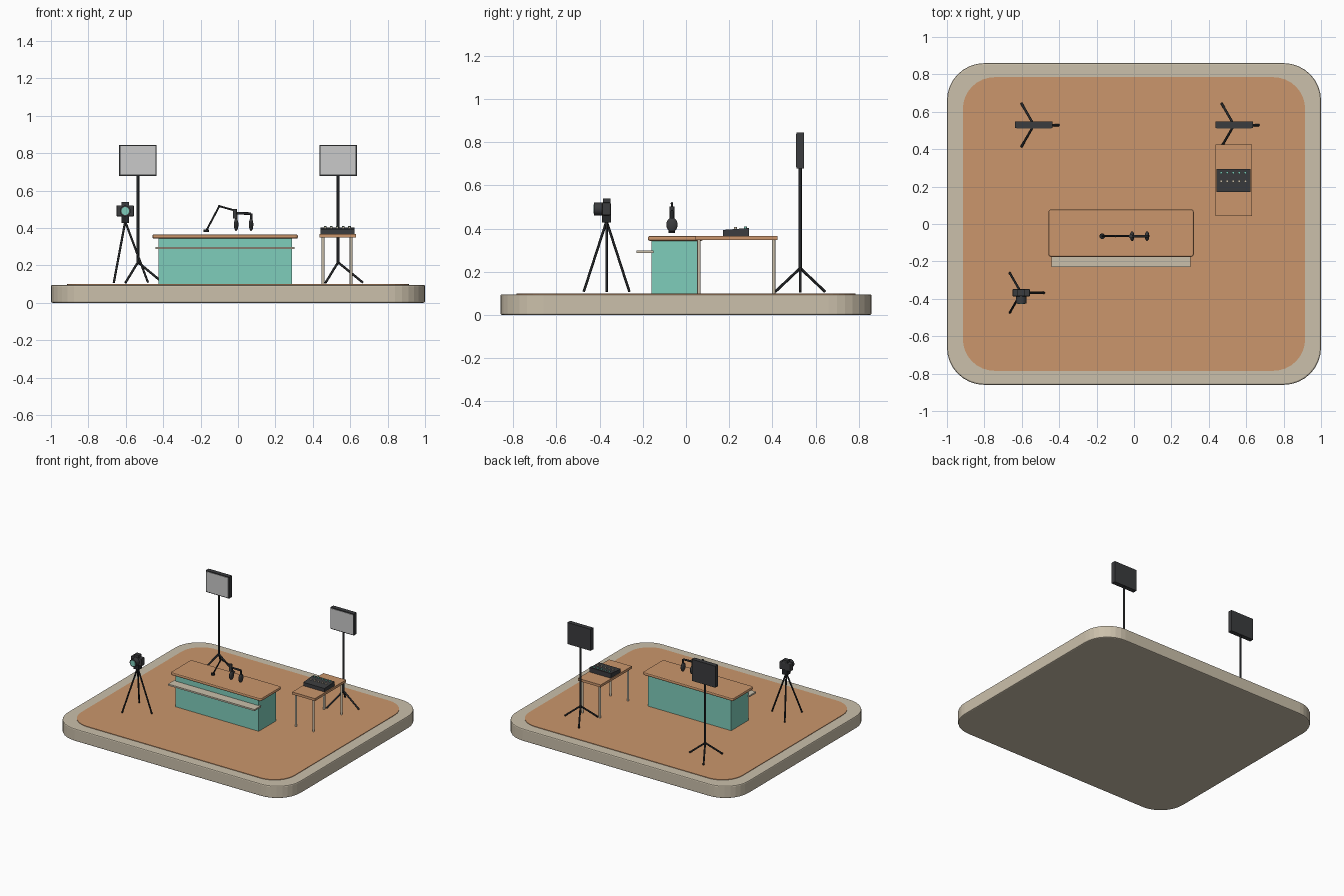
import bpy, bmesh, math
from mathutils import Vector

if "Cube" in bpy.data.objects:
    bpy.data.objects.remove(bpy.data.objects["Cube"])


def srgb(h):
    c = [int(h[i:i + 2], 16) / 255 for i in (0, 2, 4)]
    return [v / 12.92 if v <= 0.04045 else ((v + 0.055) / 1.055) ** 2.4 for v in c] + [1]


def mat(name, h):
    m = bpy.data.materials.new(name)
    m.diffuse_color = srgb(h)
    m.use_nodes = True
    m.node_tree.nodes["Principled BSDF"].inputs["Base Color"].default_value = m.diffuse_color
    return m


BEIGE = mat("beige", "CBC0AB")
WOOD = mat("orange wood", "CB966C")
TEAL = mat("teal", "7FCDBB")
CHARCOAL = mat("charcoal", "3B3C3E")
BLACK = mat("black metal", "242628")
PANEL = mat("light panel", "CACACA")


def finish(bm, name, m, smooth=False):
    bmesh.ops.recalc_face_normals(bm, faces=bm.faces)
    me = bpy.data.meshes.new(name)
    bm.to_mesh(me)
    bm.free()
    me.materials.append(m)
    for p in me.polygons:
        p.use_smooth = smooth
    ob = bpy.data.objects.new(name, me)
    bpy.context.collection.objects.link(ob)
    if smooth:
        bpy.context.view_layer.objects.active = ob
        ob.select_set(True)
        bpy.ops.object.shade_smooth_by_angle(angle=math.radians(40))
        ob.select_set(False)
    return ob


def add_bevel(ob, w, seg=2):
    b = ob.modifiers.new("bevel", 'BEVEL')
    b.width, b.segments = w, seg
    b.limit_method, b.angle_limit = 'ANGLE', math.radians(40)


def box(name, x, y, z, m, bevel=0):
    """Box from (min, max) ranges."""
    bm = bmesh.new()
    bmesh.ops.create_cube(bm, size=1)
    for v in bm.verts:
        for i, (a, b) in enumerate((x, y, z)):
            v.co[i] = b if v.co[i] > 0 else a
    ob = finish(bm, name, m)
    if bevel:
        add_bevel(ob, bevel)
    return ob


def rod(name, a, b, r, m, seg=12):
    """Cylinder between two points."""
    a, b = Vector(a), Vector(b)
    bm = bmesh.new()
    bmesh.ops.create_cone(bm, cap_ends=True, segments=seg, radius1=r, radius2=r, depth=(b - a).length)
    q = Vector((0, 0, 1)).rotation_difference(b - a)
    for v in bm.verts:
        v.co = q @ v.co + (a + b) / 2
    return finish(bm, name, m, True)


def ellipsoid(name, c, r, m):
    bm = bmesh.new()
    bmesh.ops.create_uvsphere(bm, u_segments=16, v_segments=10, radius=1)
    for v in bm.verts:
        v.co = Vector([c[i] + v.co[i] * r[i] for i in range(3)])
    return finish(bm, name, m, True)


def rounded_slab(name, hx, hy, r, z0, z1, m, bevel=0, c=(0, 0), seg=8):
    """Slab with a rounded-rectangle outline."""
    bm = bmesh.new()
    pts = []
    for k, (sx, sy) in enumerate(((1, 1), (-1, 1), (-1, -1), (1, -1))):
        for i in range(seg + 1):
            t = (k + i / seg) * math.pi / 2
            pts.append((c[0] + sx * (hx - r) + r * math.cos(t), c[1] + sy * (hy - r) + r * math.sin(t), z0))
    f = bm.faces.new([bm.verts.new(p) for p in pts])
    ext = bmesh.ops.extrude_face_region(bm, geom=[f])
    for v in ext["geom"]:
        if isinstance(v, bmesh.types.BMVert):
            v.co.z = z1
    ob = finish(bm, name, m)
    if bevel:
        add_bevel(ob, bevel)
    return ob


def tripod_legs(name, x, y, z_top, spread, r):
    for i in range(3):
        t = i * math.tau / 3
        foot = (x + spread * math.cos(t), y + spread * math.sin(t), 0.108)
        rod(f"{name}_{i + 1}", (x, y, z_top), foot, r, BLACK, 10)


# stage
rounded_slab("stage_base", 1.0, 0.86, 0.2, 0, 0.096, BEIGE, 0.008)
rounded_slab("stage_floor", 0.915, 0.785, 0.17, 0.08, 0.1, WOOD)

# desk
box("desk_body", (-0.425, 0.29), (-0.16, 0.053), (0.098, 0.345), TEAL)
rounded_slab("desk_top", 0.389, 0.127, 0.015, 0.343, 0.366, WOOD, 0.008, (-0.069, -0.049), 3)
box("desk_front_shelf", (-0.44, 0.303), (-0.23, -0.15), (0.287, 0.299), BEIGE)

# side table with mixer
box("table_top", (0.435, 0.63), (0.043, 0.425), (0.348, 0.367), WOOD)
for i, x in enumerate((0.455, 0.605)):
    for j, y in enumerate((0.06, 0.406)):
        rod(f"table_leg_{i}_{j}", (x, y, 0.098), (x, y, 0.35), 0.008, BEIGE)
mixer = box("mixer_body", (0.44, 0.623), (0.172, 0.293), (0.366, 0.403), CHARCOAL)
for v in mixer.data.vertices:  # slightly sloped panel
    if v.co.z > 0.39 and v.co.y < 0.2:
        v.co.z = 0.394
for i in range(5):
    x = 0.466 + i * 0.0325
    rod(f"mixer_teal_knob_{i}", (x, 0.275, 0.395), (x, 0.275, 0.411), 0.007, TEAL)
    rod(f"mixer_beige_knob_{i}", (x, 0.229, 0.392), (x, 0.229, 0.408), 0.007, BEIGE)

# microphone arm
Y = -0.065
rod("mic_arm_base", (-0.17, Y, 0.38), (-0.17, Y, 0.392), 0.015, BLACK, 16)
arm = [(-0.17, Y, 0.385), (-0.10, Y, 0.517), (-0.018, Y, 0.494)]
for i in range(2):
    rod(f"mic_arm_{i + 1}", arm[i], arm[i + 1], 0.005, BLACK)
ellipsoid("mic_arm_elbow", arm[1], (0.006,) * 3, BLACK)
rod("microphone", (-0.017, Y, 0.45), (-0.017, Y, 0.503), 0.011, CHARCOAL, 16)

# headphones
band = [(-0.01, Y, 0.43), (-0.01, Y, 0.479), (0.07, Y, 0.477), (0.07, Y, 0.43)]
for i in range(3):
    rod(f"headphone_band_{i + 1}", band[i], band[i + 1], 0.007, BLACK)
for side, x in (("left", -0.01), ("right", 0.07)):
    ellipsoid(f"headphone_cup_{side}", (x, Y, 0.418), (0.012, 0.026, 0.034), CHARCOAL)

# camera on tripod
CX, CY = -0.603, -0.368
tripod_legs("camera_tripod_leg", CX, CY, 0.435, 0.122, 0.006)
box("tripod_head", (CX - 0.021, CX + 0.021), (CY - 0.02, CY + 0.02), (0.428, 0.466), BLACK)
box("camera_body", (CX - 0.047, CX + 0.047), (CY - 0.02, CY + 0.02), (0.462, 0.521), CHARCOAL, 0.006)
box("camera_viewfinder", (CX - 0.02, CX + 0.02), (CY - 0.016, CY + 0.018), (0.515, 0.54), CHARCOAL)
rod("camera_lens", (CX, CY - 0.01, 0.491), (CX, CY - 0.058, 0.491), 0.029, CHARCOAL, 20)
rod("camera_lens_glass", (CX, CY - 0.055, 0.491), (CX, CY - 0.061, 0.491), 0.021, TEAL, 20)

# two studio lights
for side, x in (("left", -0.535), ("right", 0.535)):
    y = 0.529
    tripod_legs(f"light_{side}_leg", x, y, 0.217, 0.133, 0.0065)
    rod(f"light_{side}_pole", (x, y, 0.205), (x, y, 0.7), 0.0075, BLACK)
    box(f"light_{side}_housing", (x - 0.1, x + 0.1), (y - 0.016, y + 0.018), (0.678, 0.845), CHARCOAL)
    box(f"light_{side}_panel", (x - 0.093, x + 0.093), (y - 0.019, y - 0.014), (0.685, 0.838), PANEL)
